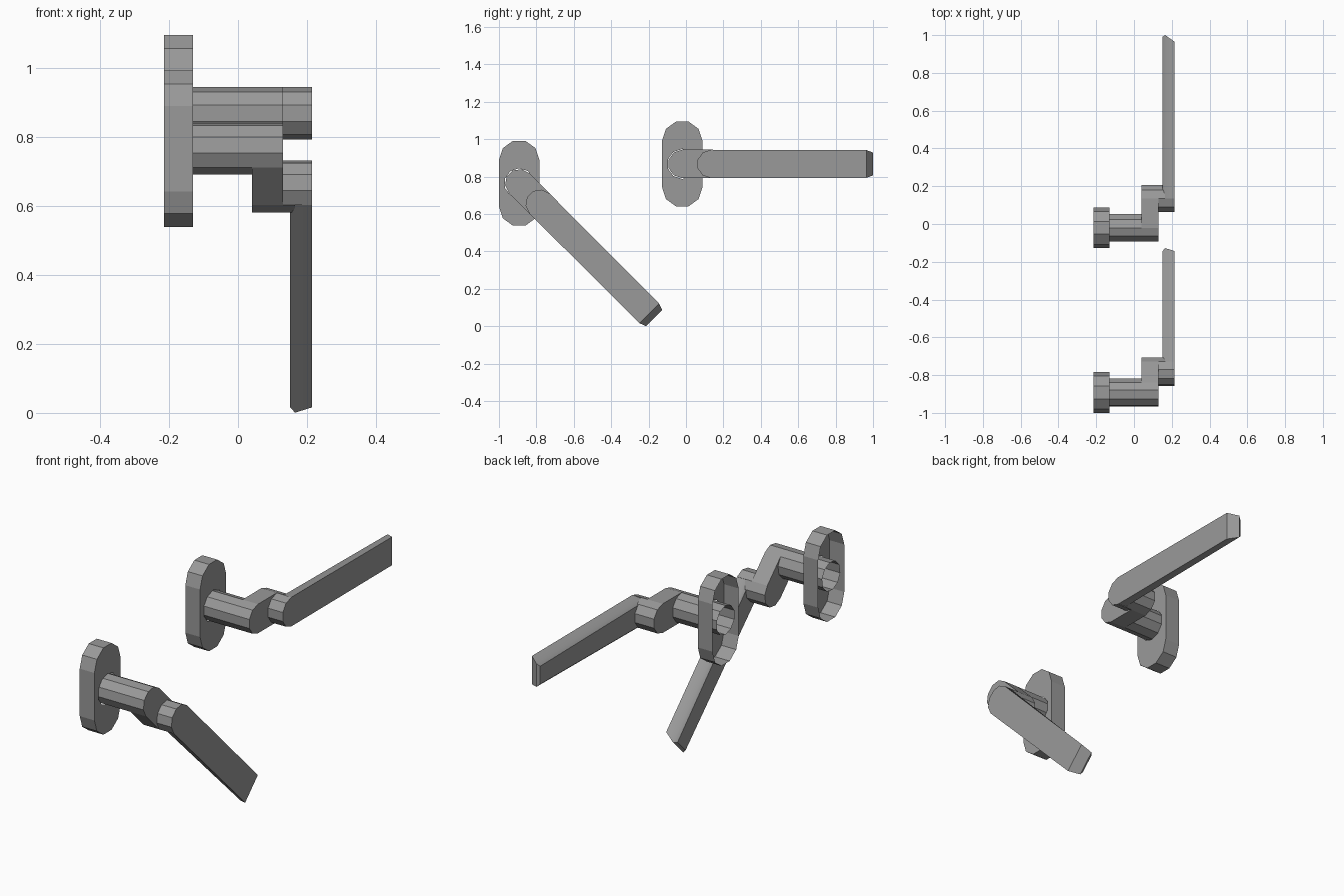
import bpy, bmesh
from math import sin, cos, pi, radians

if "Cube" in bpy.data.objects:
    bpy.data.objects.remove(bpy.data.objects["Cube"])

BACK, PLATE_FRONT, NECK_BACK, NECK_FRONT, FRONT = -0.215, -0.13, 0.04, 0.13, 0.215
R = 0.076        # stem / boss radius
REACH = 0.155    # stem axis to boss axis

metal = bpy.data.materials.new("dark_grey_metal")
metal.diffuse_color = (0.32, 0.32, 0.32, 1)
metal.use_nodes = True
metal.node_tree.nodes["Principled BSDF"].inputs["Base Color"].default_value = metal.diffuse_color


def finish(bm, name, loc, angle=0.0, smooth=False):
    bmesh.ops.recalc_face_normals(bm, faces=bm.faces)
    me = bpy.data.meshes.new(name)
    bm.to_mesh(me)
    bm.free()
    me.materials.append(metal)
    if smooth:
        me.shade_smooth()
        me.set_sharp_from_angle(angle=radians(45))
    ob = bpy.data.objects.new(name, me)
    ob.location = loc
    ob.rotation_euler.x = angle
    bpy.context.collection.objects.link(ob)


def arc(r, start, end, n, cy=0.0, cz=0.0):
    # n + 1 points from start to end, in degrees
    steps = [radians(start + (end - start) * i / n) for i in range(n + 1)]
    return [(cy + r * cos(a), cz + r * sin(a)) for a in steps]


def circle(r, cy=0.0):
    return arc(r, 90, 450, 10, cy)[:-1]


def ring(bm, pts, x):
    return [bm.verts.new((x, y, z)) for y, z in pts]


def walls(bm, a, b):
    n = len(a)
    for i in range(n):
        bm.faces.new((a[i], a[(i + 1) % n], b[(i + 1) % n], b[i]))


def prism(bm, pts, x0, x1):
    a, b = ring(bm, pts, x0), ring(bm, pts, x1)
    walls(bm, a, b)
    bm.faces.new(a)
    bm.faces.new(b)


def plate(name, loc):
    # open-backed pill-shaped shell with a round hole for the stem
    r, half = 0.108, 0.124
    pts = arc(r, 0, 180, 5, 0, half) + arc(r, 180, 360, 5, 0, -half)
    bm = bmesh.new()
    rim, front = ring(bm, pts, BACK), ring(bm, pts, PLATE_FRONT)
    walls(bm, rim, front)
    hole = ring(bm, circle(R + 0.004), PLATE_FRONT)
    edges = [bm.edges.get((front[i], front[i - 1])) for i in range(len(front))]
    edges += [bm.edges.new((hole[i], hole[i - 1])) for i in range(len(hole))]
    bmesh.ops.triangle_fill(bm, use_beauty=True, use_dissolve=False, edges=edges)
    finish(bm, name, loc)


def handle(tag, loc, angle):
    plate("wall_plate_" + tag, loc)

    # hollow stem, open at the back
    bm = bmesh.new()
    walls(bm, ring(bm, circle(R), BACK), ring(bm, circle(R), NECK_BACK))
    finish(bm, "stem_" + tag, loc, angle)

    # offset neck joining the stem to the lever
    bm = bmesh.new()
    prism(bm, arc(R, 90, 270, 5) + arc(R, 270, 450, 5, REACH), NECK_BACK, NECK_FRONT)
    finish(bm, "neck_" + tag, loc, angle)

    # round boss at the root of the lever, its front half flush with the blade
    bm = bmesh.new()
    prism(bm, circle(R, REACH), NECK_FRONT, 0.165)
    prism(bm, arc(R, 90, 270, 5, REACH), 0.165, FRONT)
    finish(bm, "lever_boss_" + tag, loc, angle)

    # lever blade: rounded-back section with a bevelled tip
    bm = bmesh.new()
    # x, half width, tip half width, tip length
    section = [(FRONT, R, 0.074, 0.985), (0.165, 0.071, 0.061, 1.02), (0.15, 0.057, 0.047, 1.01)]
    loop = [(s, 1) for s in section] + [(s, -1) for s in reversed(section)]
    root = [bm.verts.new((s[0], REACH, k * s[1])) for s, k in loop]
    tip = [bm.verts.new((s[0], s[3], k * s[2])) for s, k in loop]
    walls(bm, root, tip)
    bm.faces.new(root)
    for i in (0, 1):
        bm.faces.new((tip[i], tip[i + 1], tip[4 - i], tip[5 - i]))
    finish(bm, "lever_blade_" + tag, loc, angle, smooth=True)


handle("level", (0, -0.02, 0.868), 0)
handle("turned", (0, -0.892, 0.765), radians(-45))
